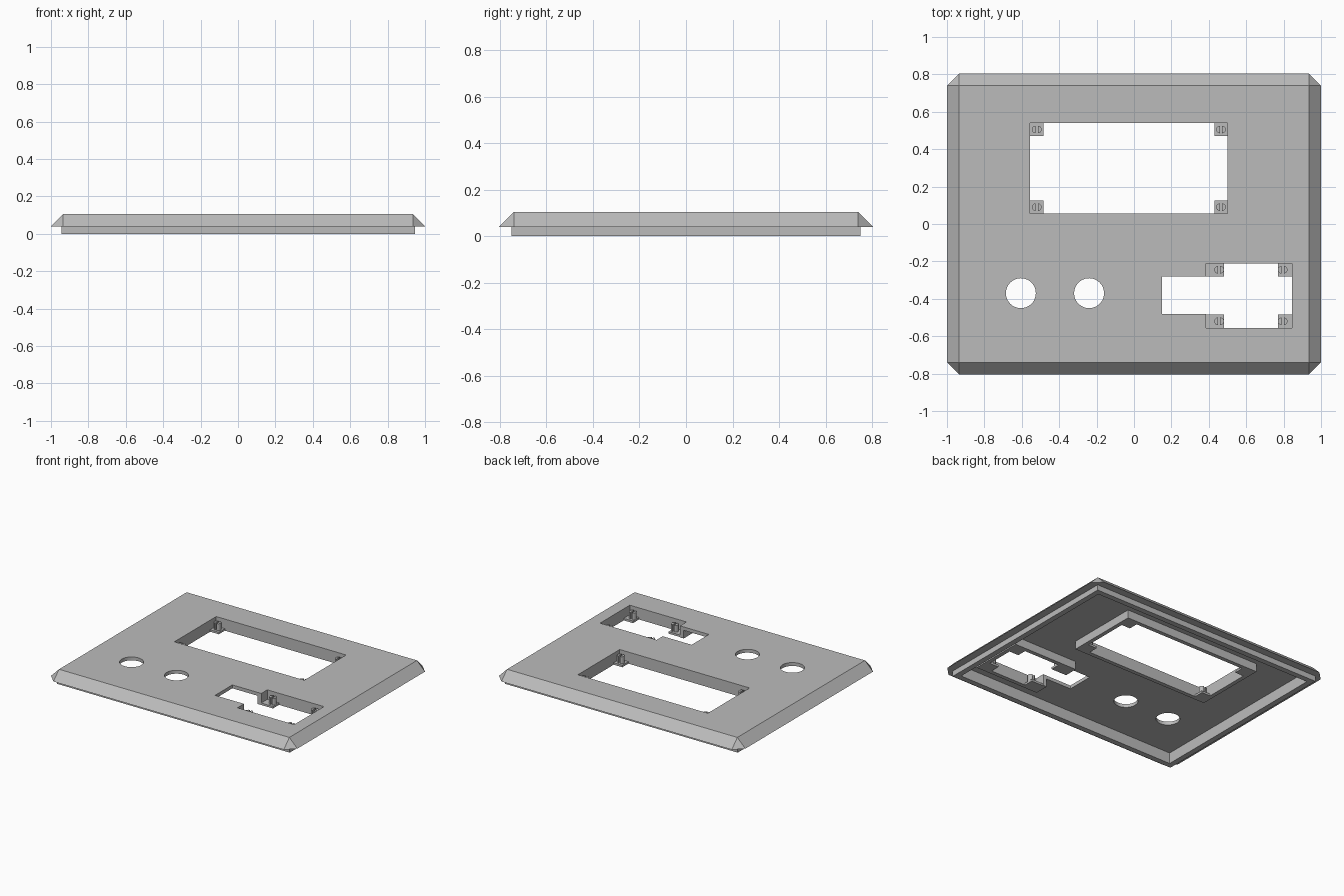
import bpy, bmesh
from math import cos, sin, pi
from mathutils import Vector

cube = bpy.data.objects.get("Cube")
if cube:
    bpy.data.objects.remove(cube, do_unlink=True)

grey = bpy.data.materials.new("matte_grey")
grey.use_nodes = True
grey.diffuse_color = (0.5, 0.5, 0.5, 1)
grey.node_tree.nodes["Principled BSDF"].inputs["Base Color"].default_value = (0.5, 0.5, 0.5, 1)

TOP, FLOOR, RIM, WALL = 0.105, 0.08, 0.04, 0.03
WALL_Z, TAB_Z = 0.02, 0.035


def finish(name, bm):
    bmesh.ops.recalc_face_normals(bm, faces=bm.faces)
    mesh = bpy.data.meshes.new(name)
    bm.to_mesh(mesh)
    bm.free()
    mesh.materials.append(grey)
    obj = bpy.data.objects.new(name, mesh)
    bpy.context.collection.objects.link(obj)
    return obj


def prism(bm, points, z0, z1):
    """Extrude a flat outline between two heights."""
    face = bm.faces.new([bm.verts.new((x, y, z0)) for x, y in points])
    up = bmesh.ops.extrude_face_region(bm, geom=[face])["geom"]
    for v in up:
        if isinstance(v, bmesh.types.BMVert):
            v.co.z = z1


def box(bm, x0, x1, y0, y1, z0, z1):
    prism(bm, [(x0, y0), (x1, y0), (x1, y1), (x0, y1)], z0, z1)


def arc(cx, cy, r, start, end, n):
    return [(cx + r * cos(start + (end - start) * i / n),
             cy + r * sin(start + (end - start) * i / n)) for i in range(n)]


def cut(target, name, build):
    """Subtract a shape and discard the cutter."""
    bm = bmesh.new()
    build(bm)
    cutter = finish(name, bm)
    cutter.hide_render = True
    mod = target.modifiers.new(name, "BOOLEAN")
    mod.operation, mod.solver, mod.object = "DIFFERENCE", "EXACT", cutter
    bpy.context.view_layer.objects.active = target
    bpy.ops.object.modifier_apply(modifier=name)
    bpy.data.objects.remove(cutter, do_unlink=True)


# Faceplate: sloped edges with triangular corner facets
bm = bmesh.new()
for sx in (-1, 1):
    for sy in (-1, 1):
        for x, y, z in ((0.935, 0.74, TOP), (1, 0.74, RIM), (0.935, 0.805, RIM)):
            bm.verts.new(Vector((sx * x, sy * y, z)))
bmesh.ops.convex_hull(bm, input=bm.verts)
bmesh.ops.dissolve_limit(bm, angle_limit=0.01, verts=bm.verts, edges=bm.edges)
plate = finish("faceplate", bm)

# Hollow underside, windows and round button holes
cut(plate, "recess", lambda b: box(b, -0.905, 0.905, -0.71, 0.71, -0.1, FLOOR))
cut(plate, "display_window", lambda b: box(b, -0.555, 0.5, 0.055, 0.54, -0.1, 0.2))
cut(plate, "module_window", lambda b: prism(b, [
    (0.15, -0.48), (0.385, -0.48), (0.385, -0.555), (0.845, -0.555),
    (0.845, -0.21), (0.385, -0.21), (0.385, -0.28), (0.15, -0.28)], -0.1, 0.2))
for hole_x in (-0.605, -0.24):
    cut(plate, "button_hole", lambda b: prism(b, arc(hole_x, -0.37, 0.08, 0, 2 * pi, 48), -0.1, 0.2))


def frame(bm, x0, x1, y0, y1, t, z0, z1, left_gap=None):
    """Four walls around a rectangle, optionally with a gap in the -x wall."""
    box(bm, x0 - t, x1 + t, y1, y1 + t, z0, z1)
    box(bm, x0 - t, x1 + t, y0 - t, y0, z0, z1)
    box(bm, x1, x1 + t, y0, y1, z0, z1)
    if left_gap:
        box(bm, x0 - t, x0, y0, left_gap[0], z0, z1)
        box(bm, x0 - t, x0, left_gap[1], y1, z0, z1)
    else:
        box(bm, x0 - t, x0, y0, y1, z0, z1)


# Locating lip below the faceplate
bm = bmesh.new()
frame(bm, -0.905, 0.905, -0.71, 0.71, 0.04, 0, RIM)
finish("locating_lip", bm)

# Walls around both windows
bm = bmesh.new()
frame(bm, -0.555, 0.5, 0.055, 0.54, WALL, WALL_Z, FLOOR)
finish("display_walls", bm)
bm = bmesh.new()
frame(bm, 0.385, 0.845, -0.555, -0.21, WALL, WALL_Z, FLOOR, (-0.48, -0.28))
finish("module_walls", bm)


def mounts(name, tabs):
    """Corner tabs, each carrying a split snap pin."""
    bm = bmesh.new()
    for x0, x1, y0, y1, px in tabs:
        box(bm, x0, x1, y0, y1, WALL_Z, TAB_Z)
        py = (y0 + y1) / 2
        for side, start in ((1, -pi / 2), (-1, pi / 2)):
            half = arc(px + side * 0.006, py, 0.02, start, start + pi, 10)
            half.append((px + side * 0.006, py + side * 0.02))
            prism(bm, half, TAB_Z, 0.085)
    finish(name, bm)


mounts("display_mounts", [(x, x + 0.07, y, y + 0.07, x + 0.035)
                          for x in (-0.555, 0.43) for y in (0.055, 0.47)])
mounts("module_mounts", [(x0, x1, y, y + 0.07, px)
                         for x0, x1, px in ((0.385, 0.48, 0.455), (0.77, 0.845, 0.795))
                         for y in (-0.555, -0.28)])
